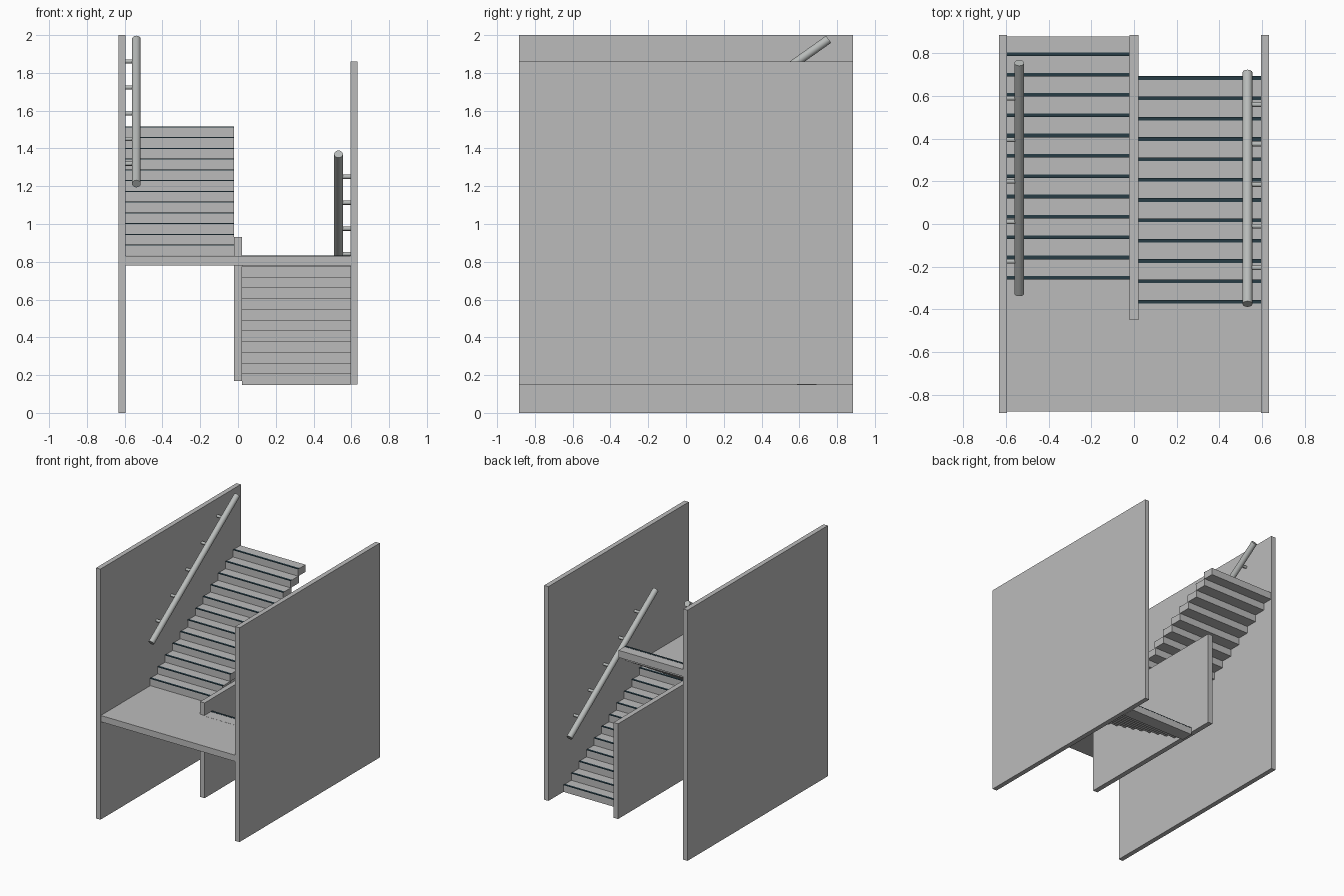
import bpy
from mathutils import Vector

if "Cube" in bpy.data.objects:
    bpy.data.objects.remove(bpy.data.objects["Cube"])


def material(name, rgb):
    m = bpy.data.materials.new(name)
    m.diffuse_color = (*rgb, 1)
    m.use_nodes = True
    m.node_tree.nodes["Principled BSDF"].inputs["Base Color"].default_value = m.diffuse_color
    return m


GREY = material("concrete grey", (0.50, 0.50, 0.50))
DARK = material("dark nosing", (0.02, 0.045, 0.06))
METAL = material("rail grey", (0.48, 0.50, 0.49))


def box(name, x, y, z, mat=GREY):
    bpy.ops.mesh.primitive_cube_add(
        size=1, location=[(a + b) / 2 for a, b in (x, y, z)])
    o = bpy.context.object
    o.name = name
    o.scale = [b - a for a, b in (x, y, z)]
    bpy.ops.object.transform_apply(location=False, rotation=False, scale=True)
    o.data.materials.append(mat)
    return o


def rod(name, a, b, r, sides):
    a, b = Vector(a), Vector(b)
    d = b - a
    bpy.ops.mesh.primitive_cylinder_add(
        vertices=sides, radius=r, depth=d.length, location=(a + b) / 2,
        rotation=d.to_track_quat('Z', 'Y').to_euler())
    o = bpy.context.object
    o.name = name
    o.data.materials.append(METAL)
    bpy.ops.object.shade_smooth_by_angle()


# walls
box("left_wall", (-0.633, -0.595), (-0.885, 0.885), (0, 2))
box("right_wall", (0.595, 0.633), (-0.885, 0.885), (0.15, 1.86))
box("middle_wall", (-0.02, 0.02), (-0.45, 0.885), (0.17, 0.93))

# half landing, longer under the left flight
box("landing", (-0.595, 0.595), (-0.88, -0.37), (0.78, 0.83))
box("landing_left_part", (-0.595, -0.02), (-0.37, -0.25), (0.78, 0.83))

N, RUN, RISE = 12, 0.0953, 0.0569


def flight(name, x, y0, z0, way):
    """Steps climbing along y in direction way, with dark nosing strips."""
    for i in range(N):
        y = y0 + way * RUN * i
        z = z0 + RISE * i
        end = y + way * (RUN + 0.008)
        end = min(end, 0.88)
        box(f"{name}_step_{i+1}", x, sorted((y, end)), (z, z + RISE))
        box(f"{name}_nosing_{i+1}", x,
            sorted((y - way * 0.001, y + way * 0.016)),
            (z + RISE - 0.003, z + RISE + 0.002), DARK)


flight("lower", (0.02, 0.595), 0.692, 0.148, -1)
flight("upper", (-0.595, -0.02), -0.26, 0.832, 1)


def handrail(name, x, wall, low, high, bracket_ys):
    rod(name, (x, *low), (x, *high), 0.023, 32)
    for i, y in enumerate(bracket_ys):
        z = low[1] + (y - low[0]) / (high[0] - low[0]) * (high[1] - low[1])
        rod(f"{name}_bracket_{i+1}", (x, y, z), (wall, y, z), 0.011, 16)


# wall handrails
handrail("upper_handrail", -0.538, -0.6, (-0.325, 1.213), (0.755, 1.978),
         [-0.175, 0.01, 0.2, 0.395, 0.59])
handrail("lower_handrail", 0.532, 0.6, (0.71, 0.605), (-0.375, 1.37),
         [0.56, 0.375, 0.185, -0.01, -0.205])
